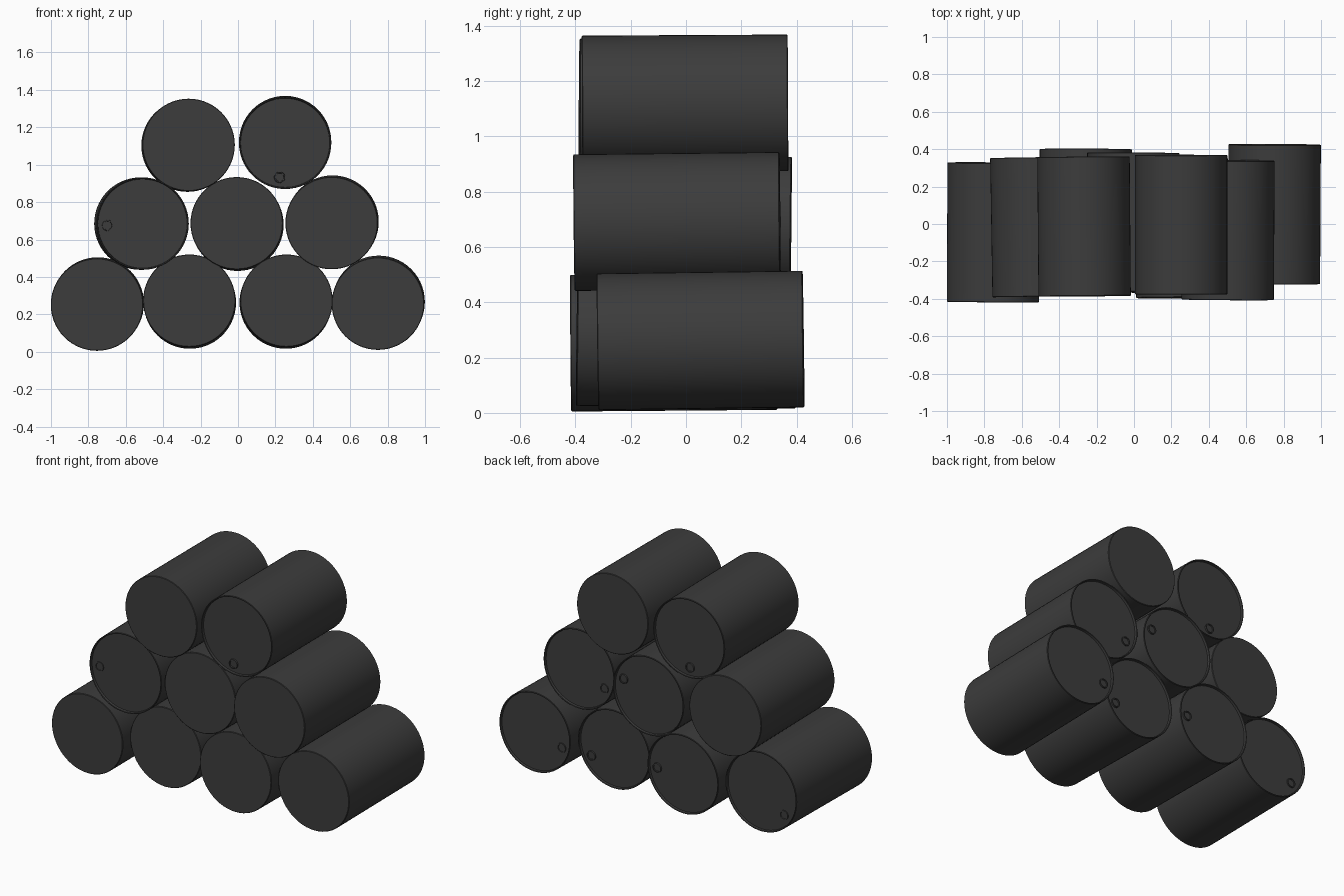
import bpy
import bmesh
import math
from mathutils import Vector

cube = bpy.data.objects.get("Cube")
if cube:
    bpy.data.objects.remove(cube, do_unlink=True)

RADIUS, LENGTH, RECESS, BUNG_ORBIT = 0.247, 0.745, 0.015, 0.187

# Dark painted steel
steel = bpy.data.materials.new("dark_grey_steel")
steel.use_nodes = True
steel.diffuse_color = (0.045, 0.045, 0.045, 1)
bsdf = next(n for n in steel.node_tree.nodes if n.type == "BSDF_PRINCIPLED")
bsdf.inputs["Base Color"].default_value = steel.diffuse_color
bsdf.inputs["Roughness"].default_value = 0.6


def lathe(name, profile, steps, location, axis):
    """Spin a (radius, height) profile and point its height along axis."""
    bm = bmesh.new()
    verts = [bm.verts.new((r, 0, h)) for r, h in profile]
    edges = [bm.edges.new(pair) for pair in zip(verts, verts[1:])]
    bmesh.ops.spin(bm, geom=verts + edges, cent=(0, 0, 0), axis=(0, 0, 1),
                   angle=math.tau, steps=steps)
    bmesh.ops.remove_doubles(bm, verts=bm.verts, dist=0.0002)
    bmesh.ops.recalc_face_normals(bm, faces=bm.faces)
    mesh = bpy.data.meshes.new(name)
    bm.to_mesh(mesh)
    bm.free()
    mesh.materials.append(steel)
    obj = bpy.data.objects.new(name, mesh)
    bpy.context.collection.objects.link(obj)
    obj.location = location
    obj.rotation_euler = axis.to_track_quat("Z", "Y").to_euler()
    bpy.ops.object.select_all(action="DESELECT")
    obj.select_set(True)
    bpy.context.view_layer.objects.active = obj
    bpy.ops.object.shade_smooth_by_angle(angle=math.radians(35))
    return obj


# Drum: flat base, straight wall, thin rim and recessed lid
DRUM = [(0, 0), (RADIUS - 0.003, 0), (RADIUS, 0.003), (RADIUS, LENGTH - 0.003),
        (RADIUS - 0.003, LENGTH), (RADIUS - 0.007, LENGTH - 0.002),
        (RADIUS - 0.009, LENGTH - RECESS), (0, LENGTH - RECESS)]
# Bung: raised collar with a sunken plug
BUNG = [(0.030, -0.002), (0.029, 0.008), (0.023, 0.008), (0.022, 0.002), (0, 0.002)]


def drum(name, x, z, front_y, bung_angle, lid_side, drift):
    """lid_side: -1 puts the lid at the front, +1 at the back."""
    centre = Vector((x, front_y + LENGTH / 2, z))
    axis = Vector((drift[0], LENGTH, drift[1])).normalized() * lid_side
    lathe(name, DRUM, 56, centre - axis * LENGTH / 2, axis)
    a = math.radians(bung_angle)
    lid = centre + axis * (LENGTH / 2 - RECESS)
    lathe(name + "_bung", BUNG, 20,
          lid + BUNG_ORBIT * Vector((math.cos(a), 0, math.sin(a))), axis)


# Stack of drums: four, three, then two, each lying slightly askew
drum("bottom_drum_1", -0.752, 0.255, -0.417, 216, 1, (0.004, 0.006))
drum("bottom_drum_2", -0.259, 0.268, -0.345, -4, 1, (0.003, -0.01))
drum("bottom_drum_3", 0.257, 0.268, -0.395, -28, 1, (-0.004, -0.01))
drum("bottom_drum_4", 0.75, 0.262, -0.32, 197, 1, (0.004, 0.01))
drum("middle_drum_1", -0.516, 0.685, -0.388, 183, -1, (-0.012, 0))
drum("middle_drum_2", -0.005, 0.683, -0.365, 17, 1, (0.004, -0.008))
drum("middle_drum_3", 0.503, 0.692, -0.405, 206, 1, (0.005, 0.008))
drum("top_drum_1", -0.267, 1.104, -0.386, -90, 1, (-0.006, -0.004))
drum("top_drum_2", 0.252, 1.119, -0.376, -99, -1, (0, 0.004))
